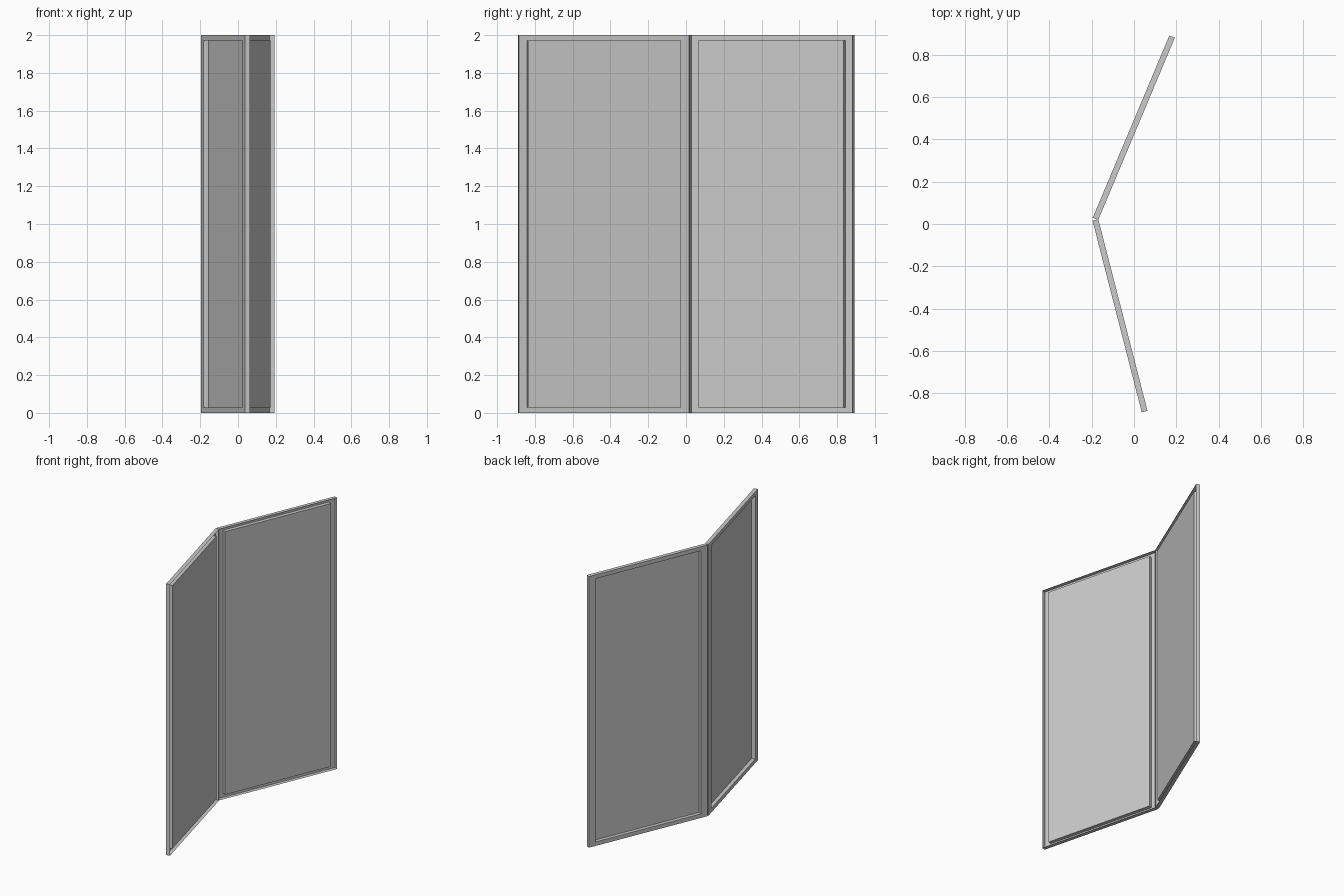
import bpy, bmesh, math
from mathutils import Matrix, Vector

if "Cube" in bpy.data.objects:
    bpy.data.objects.remove(bpy.data.objects["Cube"])

LENGTH, THICK, HEIGHT = 0.935, 0.028, 2.0
SIDE_BORDER, END_BORDER = 0.05, 0.042
DEPTH = 0.027


def screen_panel(name, centre, angle):
    """Thin shell panel: recessed field on the -x side, open behind on the +x side."""
    bm = bmesh.new()
    bmesh.ops.create_cube(bm, size=1.0)
    bmesh.ops.scale(bm, vec=(THICK, LENGTH, HEIGHT), verts=bm.verts)
    bm.normal_update()

    # Open back
    back = [f for f in bm.faces if f.normal.x > 0.9]
    bmesh.ops.delete(bm, geom=back, context='FACES_ONLY')

    # Raised border around the field
    field = next(f for f in bm.faces if f.normal.x < -0.9)
    bmesh.ops.inset_individual(bm, faces=[field], thickness=END_BORDER)
    for v in field.verts:
        v.co.y = math.copysign(LENGTH / 2 - SIDE_BORDER, v.co.y)

    # Recessed field, pushed through to the back plane
    ret = bmesh.ops.extrude_discrete_faces(bm, faces=[field])
    bmesh.ops.translate(bm, vec=Vector((DEPTH, 0, 0)), verts=ret['faces'][0].verts)

    mesh = bpy.data.meshes.new(name)
    bm.to_mesh(mesh)
    bm.free()
    obj = bpy.data.objects.new(name, mesh)
    bpy.context.collection.objects.link(obj)
    obj.matrix_world = (Matrix.Translation((*centre, HEIGHT / 2))
                        @ Matrix.Rotation(math.radians(angle), 4, 'Z'))
    return obj


# Two panels meeting at the fold
screen_panel("rear_screen_panel", (-0.001, 0.455), -22.8)
screen_panel("front_screen_panel", (-0.066, -0.434), 14.4)
